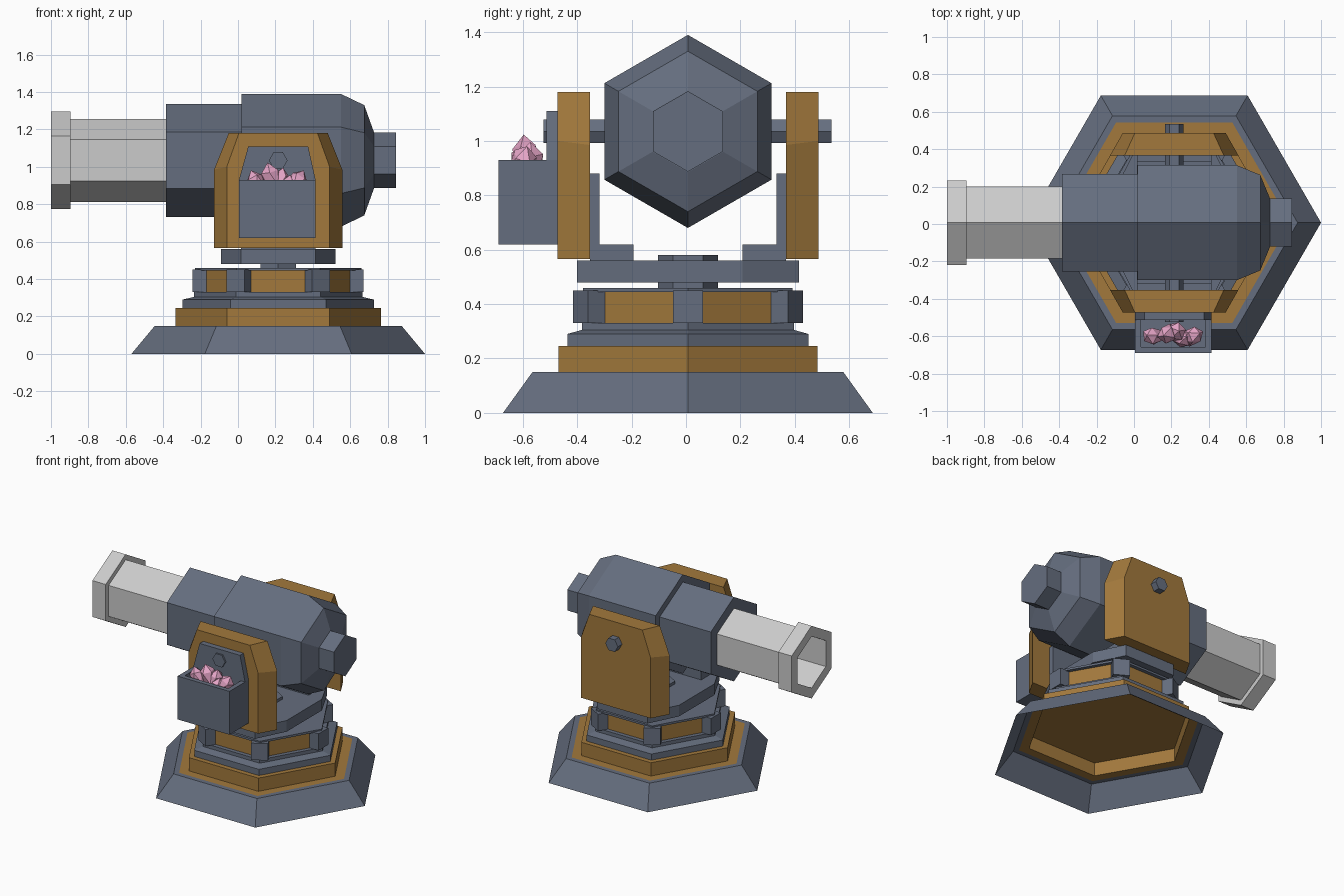
import bpy, bmesh, random
from math import cos, sin, pi
from mathutils import Vector, Euler

if "Cube" in bpy.data.objects:
    bpy.data.objects.remove(bpy.data.objects["Cube"])

CX, CY, CZ = 0.215, 0.007, 1.035   # turret axis and barrel height


def material(name, rgb):
    m = bpy.data.materials.new(name)
    m.diffuse_color = (*rgb, 1)
    m.use_nodes = True
    m.node_tree.nodes["Principled BSDF"].inputs["Base Color"].default_value = m.diffuse_color
    return m


SLATE = material("slate", (0.13, 0.155, 0.21))
GOLD = material("ochre", (0.36, 0.19, 0.045))
PINK = material("pink", (0.80, 0.38, 0.58))


def finish(name, bm, mat=None):
    bmesh.ops.recalc_face_normals(bm, faces=bm.faces)
    me = bpy.data.meshes.new(name)
    bm.to_mesh(me)
    bm.free()
    ob = bpy.data.objects.new(name, me)
    bpy.context.collection.objects.link(ob)
    if mat:
        me.materials.append(mat)
    return ob


def loft(name, rings, mat=None, cap0=True, cap1=True):
    """Join equal-length point rings into a skin."""
    bm = bmesh.new()
    rs = [[bm.verts.new(p) for p in ring] for ring in rings]
    n = len(rs[0])
    for a, b in zip(rs, rs[1:]):
        for i in range(n):
            j = (i + 1) % n
            bm.faces.new((a[i], a[j], b[j], b[i]))
    if cap0:
        bm.faces.new(rs[0])
    if cap1:
        bm.faces.new(rs[-1])
    return finish(name, bm, mat)


def hexa(name, profile, mat=None, axis="z", phase=0, **kw):
    """Six-sided turning of (position, radius) pairs along an axis."""
    rings = []
    for t, r in profile:
        ring = []
        for k in range(6):
            u, v = r * cos(k * pi / 3 + phase), r * sin(k * pi / 3 + phase)
            ring.append({"z": (CX + u, CY + v, t),
                         "x": (t, CY + v, CZ + u),
                         "y": (CX + u, t, CZ + v)}[axis])
        rings.append(ring)
    return loft(name, rings, mat, **kw)


def box(name, lo, hi, mat):
    ring = lambda z: [(lo[0], lo[1], z), (hi[0], lo[1], z), (hi[0], hi[1], z), (lo[0], hi[1], z)]
    return loft(name, [ring(lo[2]), ring(hi[2])], mat)


# Stepped base: hollow from below
hexa("base_skirt", [(0, .785), (.15, .66), (.15, .62)], SLATE, cap0=False, cap1=False)
hexa("base_ochre_tier", [(.15, .62), (.15, .55), (.245, .55)], GOLD, cap0=False)
hexa("base_step", [(.246, .512), (.29, .512), (.305, .45), (.33, .45)], SLATE)
hexa("turntable_panels", [(.33, .416), (.445, .416)], GOLD)
hexa("turntable_lid", [(.445, .445), (.46, .445)], SLATE)
hexa("neck", [(.46, .11), (.58, .11)], SLATE, phase=pi / 2)

# Posts on the turntable corners
for k in range(6):
    a = k * pi / 3
    radial, side = Vector((cos(a), sin(a), 0)), Vector((-sin(a), cos(a), 0))
    c = Vector((CX, CY, 0))
    rings = [[c + radial * r + side * s + Vector((0, 0, z))
              for r, s in ((.34, -.055), (.457, -.055), (.457, .055), (.34, .055))]
             for z in (.33, .45)]
    loft(f"turntable_post_{k + 1}", rings, SLATE)

# Yoke plate under the gun
quarter = [(.2, .408), (.305, .2)]
outline = quarter + [(x, -y) for x, y in quarter[::-1]]
outline += [(-x, -y) for x, y in outline]
loft("yoke_plate", [[(CX + x, CY + y, z) for x, y in outline] for z in (.48, .56)], SLATE)

# Yoke sides and ochre cheek plates, front and back
cheek_in = [(-.343, .565), (-.343, .985), (-.265, 1.18)]
cheek_out = [(-.275, .565), (-.275, 1.0), (-.21, 1.18)]
for tag, s in (("front", -1), ("back", 1)):
    def ys(a, b):
        return sorted((CY + s * a, CY + s * b))
    y0, y1 = ys(.2, .36)
    box(f"yoke_step_{tag}", (CX - .2, y0, .56), (CX + .2, y1, .62), SLATE)
    y0, y1 = ys(.325, .362)
    box(f"yoke_arm_{tag}", (CX - .2, y0, .62), (CX + .2, y1, .88), SLATE)
    rings = []
    for half, d in ((cheek_in, .36), (cheek_out, .48)):
        full = half + [(-x, z) for x, z in half[::-1]]
        rings.append([(CX + x, CY + s * d, z) for x, z in full])
    loft(f"cheek_plate_{tag}", rings, GOLD)

# Gun: pivot, body, sleeve and hollow barrel
hexa("pivot_shaft", [(-.525, .05), (.535, .05)], SLATE, axis="y")
hexa("gun_body", [(.02, .355), (.55, .355), (.675, .295), (.727, .15)], SLATE, axis="x")
hexa("rear_knob", [(.72, .148), (.845, .148)], SLATE, axis="x")
hexa("gun_sleeve", [(-.385, .302), (.03, .302)], SLATE, axis="x")
hexa("barrel", [(-.38, .222), (-.895, .222), (-.895, .26), (-1, .26), (-1, .185), (-.42, .185)],
     axis="x")

# Open crystal bin with its back plate
def rect(m, z):
    return [(.005 + m, -.69 + m, z), (.415 - m, -.69 + m, z),
            (.415 - m, -.473 - m, z), (.005 + m, -.473 - m, z)]


loft("crystal_bin", [rect(0, .62), rect(0, .93), rect(.033, .93), rect(.033, .86)], SLATE)
plate = [(.005, .93), (.055, 1.11), (.375, 1.11), (.415, .93)]
loft("bin_back_plate", [[(x, y, z) for x, z in plate] for y in (-.513, -.473)], SLATE)

# Faceted crystals
random.seed(4)
for i, (x, y, z, h, tilt) in enumerate([(.10, -.60, .91, .085, -.4), (.18, -.585, .935, .09, -.25),
                                        (.225, -.575, .915, .085, .2), (.31, -.60, .915, .085, .6),
                                        (.26, -.61, .89, .07, .3)]):
    bm = bmesh.new()
    bmesh.ops.create_icosphere(bm, subdivisions=1, radius=1)
    rot = Euler((random.uniform(-.2, .2), tilt, random.uniform(0, 1))).to_matrix()
    for v in bm.verts:
        p = v.co * random.uniform(.9, 1.08)
        v.co = rot @ Vector((p.x * .052, p.y * .052, p.z * h)) + Vector((x, y, z))
    finish(f"crystal_{i + 1}", bm, PINK)
